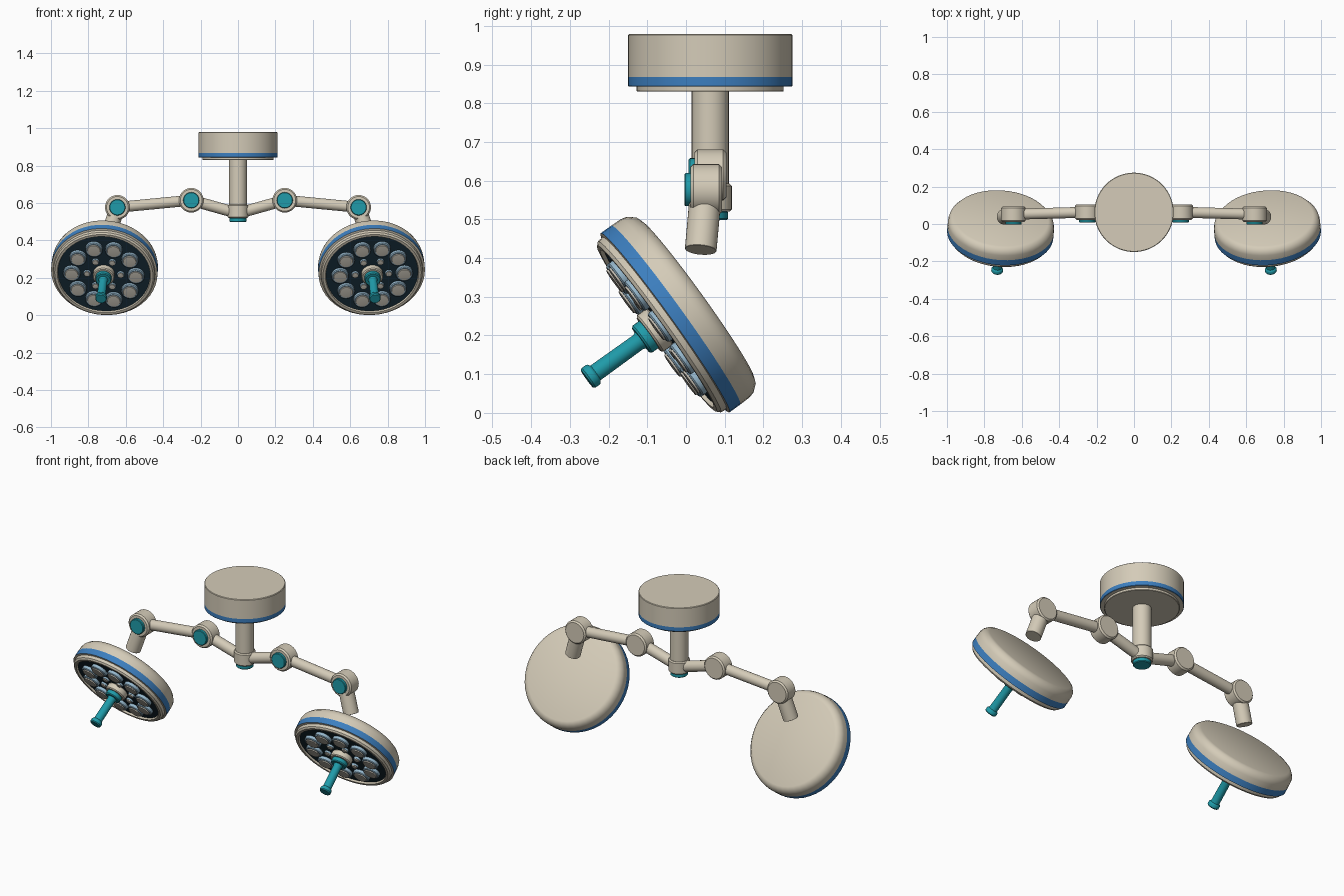
import bpy, bmesh, math
from mathutils import Vector, Matrix

if "Cube" in bpy.data.objects:
    bpy.data.objects.remove(bpy.data.objects["Cube"])


def material(name, rgb):
    m = bpy.data.materials.new(name)
    m.diffuse_color = (*rgb, 1)
    m.use_nodes = True
    m.node_tree.nodes["Principled BSDF"].inputs["Base Color"].default_value = m.diffuse_color
    return m


BEIGE = material("warm beige", (0.66, 0.60, 0.48))
BLUE = material("trim blue", (0.045, 0.21, 0.52))
TEAL = material("grip teal", (0.014, 0.33, 0.40))
DARK = material("dark panel", (0.010, 0.030, 0.047))
RIM = material("lamp rim", (0.30, 0.47, 0.60))
LENS = material("lamp lens", (0.62, 0.58, 0.50))


def frame(origin, axis):
    """Matrix whose local z runs along axis, local x stays near world x."""
    z = Vector(axis).normalized()
    ref = Vector((1, 0, 0)) if abs(z.x) < 0.9 else Vector((0, 1, 0))
    x = (ref - z * ref.dot(z)).normalized()
    y = z.cross(x)
    m = Matrix((x, y, z)).transposed().to_4x4()
    m.translation = Vector(origin)
    return m


def lathe(name, profile, mats, matrix, sides=40):
    """Spin (radius, height, material slot of the next segment) points about local z."""
    bm = bmesh.new()
    rings = []
    for r, h, _ in profile:
        if r < 1e-6:
            rings.append([bm.verts.new((0, 0, h))])
        else:
            rings.append([bm.verts.new((r * math.cos(2 * math.pi * i / sides),
                                        r * math.sin(2 * math.pi * i / sides), h))
                          for i in range(sides)])
    for k in range(len(rings) - 1):
        a, b = rings[k], rings[k + 1]
        for i in range(sides):
            j = (i + 1) % sides
            if len(a) == 1:
                vs = (a[0], b[j], b[i])
            elif len(b) == 1:
                vs = (a[i], a[j], b[0])
            else:
                vs = (a[i], a[j], b[j], b[i])
            bm.faces.new(vs).material_index = profile[k][2]
    bmesh.ops.recalc_face_normals(bm, faces=bm.faces)
    me = bpy.data.meshes.new(name)
    bm.to_mesh(me)
    bm.free()
    for m in mats:
        me.materials.append(m)
    ob = bpy.data.objects.new(name, me)
    bpy.context.collection.objects.link(ob)
    ob.matrix_world = matrix
    bpy.ops.object.select_all(action='DESELECT')
    ob.select_set(True)
    bpy.context.view_layer.objects.active = ob
    bpy.ops.object.shade_smooth_by_angle(angle=math.radians(32))
    return ob


def drum(name, r, h0, h1, mat, matrix, bevel=0.003, sides=32):
    """Cylinder between two heights with a small edge bevel."""
    b = bevel
    return lathe(name, [(0, h0, 0), (r - b, h0, 0), (r, h0 + b, 0),
                        (r, h1 - b, 0), (r - b, h1, 0), (0, h1, 0)], [mat], matrix, sides)


def rod(name, p, q, r, mat, bevel=0.001):
    p, q = Vector(p), Vector(q)
    return drum(name, r, 0, (q - p).length, mat, frame(p, q - p), bevel)


# Ceiling canopy with blue band and lower plate, then post and hub
CY = 0.0625
base = Matrix.Translation((0, CY, 0))
lathe("ceiling_canopy", [(0, 0.83, 0), (0.188, 0.83, 0), (0.19, 0.832, 0), (0.19, 0.843, 0),
                         (0.21, 0.843, 1), (0.212, 0.845, 1), (0.212, 0.868, 0),
                         (0.212, 0.976, 0), (0.209, 0.979, 0), (0, 0.979, 0)],
      [BEIGE, BLUE], base, 64)
drum("ceiling_post", 0.048, 0.56, 0.835, BEIGE, base)
drum("post_hub", 0.056, 0.52, 0.592, BEIGE, base, 0.006)
drum("hub_cap", 0.046, 0.498, 0.522, TEAL, base, 0.004)

for sx, side in ((-1, "left"), (1, "right")):
    # Arms and elbows
    hub = (0, CY, 0.545)
    inner = (0.25 * sx, 0.063, 0.615)
    outer = (0.645 * sx, 0.052, 0.577)
    rod(f"{side}_inner_arm", hub, inner, 0.030, BEIGE)
    rod(f"{side}_outer_arm", inner, outer, 0.029, BEIGE)
    rod(f"{side}_drop_link", outer, (0.695 * sx, 0.038, 0.421), 0.041, BEIGE)
    for label, pos in (("inner", inner), ("outer", outer)):
        m = frame(pos, (0, -1, 0))
        drum(f"{side}_{label}_elbow", 0.066, -0.041, 0.041, BEIGE, m, 0.008)
        drum(f"{side}_{label}_elbow_cap", 0.043, 0.038, 0.056, TEAL, m, 0.003)

    # Lamp head: shell, blue band, bezel and dark panel; local z points out of the lit face
    head = frame((0.715 * sx, -0.051, 0.235), (0.07 * sx, -0.81, -0.583))
    lathe(f"{side}_lamp_head",
          [(0, -0.099, 0), (0.250, -0.099, 0), (0.266, -0.093, 0), (0.280, -0.076, 0),
           (0.284, -0.060, 0), (0.285, -0.030, 1), (0.285, 0.004, 0), (0.274, 0.006, 0),
           (0.272, 0.022, 0), (0.264, 0.030, 0), (0.250, 0.030, 0), (0.247, 0.020, 2),
           (0, 0.020, 0)], [BEIGE, BLUE, DARK], head, 48)

    # Ring of ten large lamps and six small ones
    for n, ring, rad, label in ((10, 0.172, 0.046, "large_lamp"), (6, 0.09, 0.020, "small_lamp")):
        for i in range(n):
            a = 2 * math.pi * (i + 0.5) / n
            m = head @ Matrix.Translation((ring * math.sin(a), ring * math.cos(a), 0))
            top = 0.046 if n == 10 else 0.036
            lathe(f"{side}_{label}_{i + 1}",
                  [(rad, 0.018, 0), (rad, top - 0.010, 0), (rad * 0.9, top - 0.006, 0),
                   (rad * 0.78, top - 0.006, 1), (rad * 0.74, top - 0.001, 1),
                   (rad * 0.5, top, 1), (0, top, 1)], [RIM, LENS], m, 24)

    # Central mount and sterile handle
    drum(f"{side}_handle_mount", 0.058, 0.018, 0.056, BEIGE, head, 0.005)
    lathe(f"{side}_handle",
          [(0, 0.050, 0), (0.040, 0.050, 0), (0.043, 0.055, 0), (0.043, 0.076, 0),
           (0.039, 0.081, 0), (0.025, 0.081, 0), (0.022, 0.090, 0), (0.023, 0.226, 0),
           (0.029, 0.230, 0), (0.031, 0.234, 0), (0.031, 0.248, 0), (0.027, 0.253, 0),
           (0, 0.253, 0)], [TEAL], head, 32)
